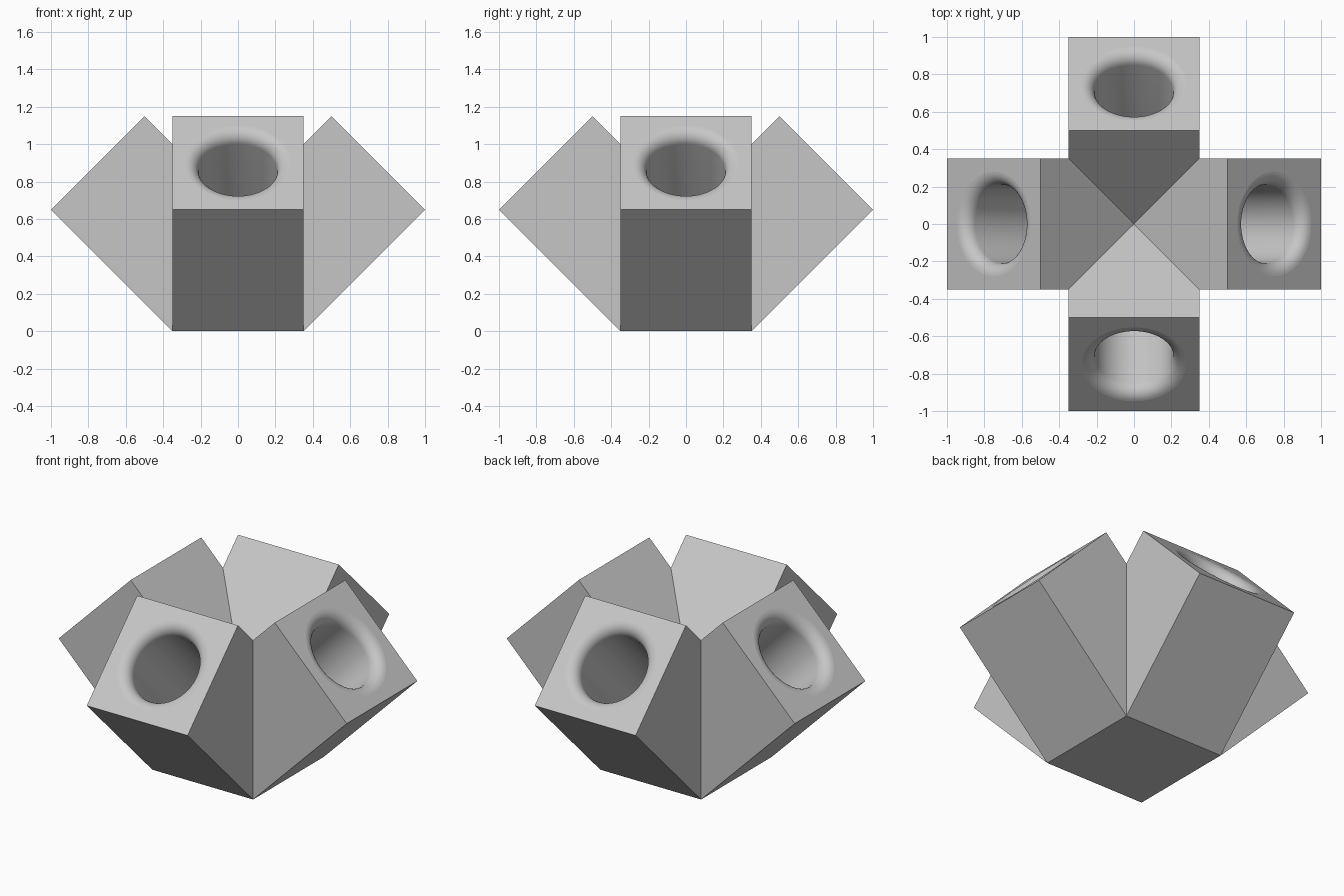
import bpy, bmesh, math
from mathutils import Vector, Matrix

cube = bpy.data.objects.get("Cube")
if cube:
    bpy.data.objects.remove(cube, do_unlink=True)

HALF = 0.35              # half width of an arm
VALLEY = 0.65            # height of the centre point on top
RIDGE_X = 0.5            # inner top edge of an arm
BORE, FILLET = 0.21, 0.07
DEPTH = 0.69
SEG, FILLET_STEPS = 64, 8

# Single flat colour
grey = bpy.data.materials.new("plain grey")
grey.use_nodes = True
colour = (0.565, 0.565, 0.565, 1)
grey.diffuse_color = colour
grey.node_tree.nodes["Principled BSDF"].inputs["Base Color"].default_value = colour

bm = bmesh.new()


def face(points, smooth=False):
    f = bm.faces.new([p if isinstance(p, bmesh.types.BMVert) else bm.verts.new(p) for p in points])
    f.smooth = smooth
    return f


def build_arm(turn):
    def pt(x, y, z):
        return turn @ Vector((x, y, z))

    ridge_z = VALLEY + RIDGE_X
    # Inner slope, down to the centre
    face([pt(0, 0, VALLEY), pt(HALF, -HALF, VALLEY + HALF), pt(RIDGE_X, -HALF, ridge_z),
          pt(RIDGE_X, HALF, ridge_z), pt(HALF, HALF, VALLEY + HALF)])
    # Side walls
    for y in (-HALF, HALF):
        face([pt(HALF, y, 0), pt(1, y, VALLEY), pt(RIDGE_X, y, ridge_z), pt(HALF, y, VALLEY + HALF)])
    # Underside and its share of the base
    face([pt(HALF, -HALF, 0), pt(HALF, HALF, 0), pt(1, HALF, VALLEY), pt(1, -HALF, VALLEY)])
    face([pt(0, 0, 0), pt(HALF, HALF, 0), pt(HALF, -HALF, 0)])

    # Socket rings: rounded lip, then a straight bore
    centre = Vector((0.75, 0, 0.9))
    out = Vector((1, 0, 1)).normalized()
    across = Vector((0, 1, 0))
    up = out.cross(across)
    profile = []
    for i in range(FILLET_STEPS + 1):
        a = math.pi / 2 * i / FILLET_STEPS
        profile.append((BORE + FILLET * (1 - math.sin(a)), FILLET * (1 - math.cos(a))))
    profile.append((BORE, DEPTH))
    rings = []
    for radius, depth in profile:
        ring = []
        for k in range(SEG):
            a = 2 * math.pi * (k + 0.5 * SEG / 4) / SEG
            p = centre + radius * (across * math.cos(a) + up * math.sin(a)) - out * depth
            ring.append(bm.verts.new(turn @ p))
        rings.append(ring)
    for r0, r1 in zip(rings, rings[1:]):
        for k in range(SEG):
            n = (k + 1) % SEG
            face([r0[k], r0[n], r1[n], r1[k]], smooth=True)
    face(rings[-1])

    # Square end face around the socket, in four pieces
    corners = [bm.verts.new(pt(x, y, z)) for x, y, z in
               ((RIDGE_X, HALF, ridge_z), (RIDGE_X, -HALF, ridge_z),
                (1, -HALF, VALLEY), (1, HALF, VALLEY))]
    quarter = SEG // 4
    for i in range(4):
        arc = [rings[0][(i * quarter + j) % SEG] for j in range(quarter + 1)]
        face([corners[i], corners[(i + 1) % 4]] + arc[::-1])


for i in range(4):
    build_arm(Matrix.Rotation(i * math.pi / 2, 3, 'Z'))

bmesh.ops.remove_doubles(bm, verts=bm.verts, dist=0.0005)
bmesh.ops.recalc_face_normals(bm, faces=bm.faces)

mesh = bpy.data.meshes.new("four_way_socket_block")
bm.to_mesh(mesh)
bm.free()
mesh.materials.append(grey)
block = bpy.data.objects.new("four_way_socket_block", mesh)
bpy.context.collection.objects.link(block)
